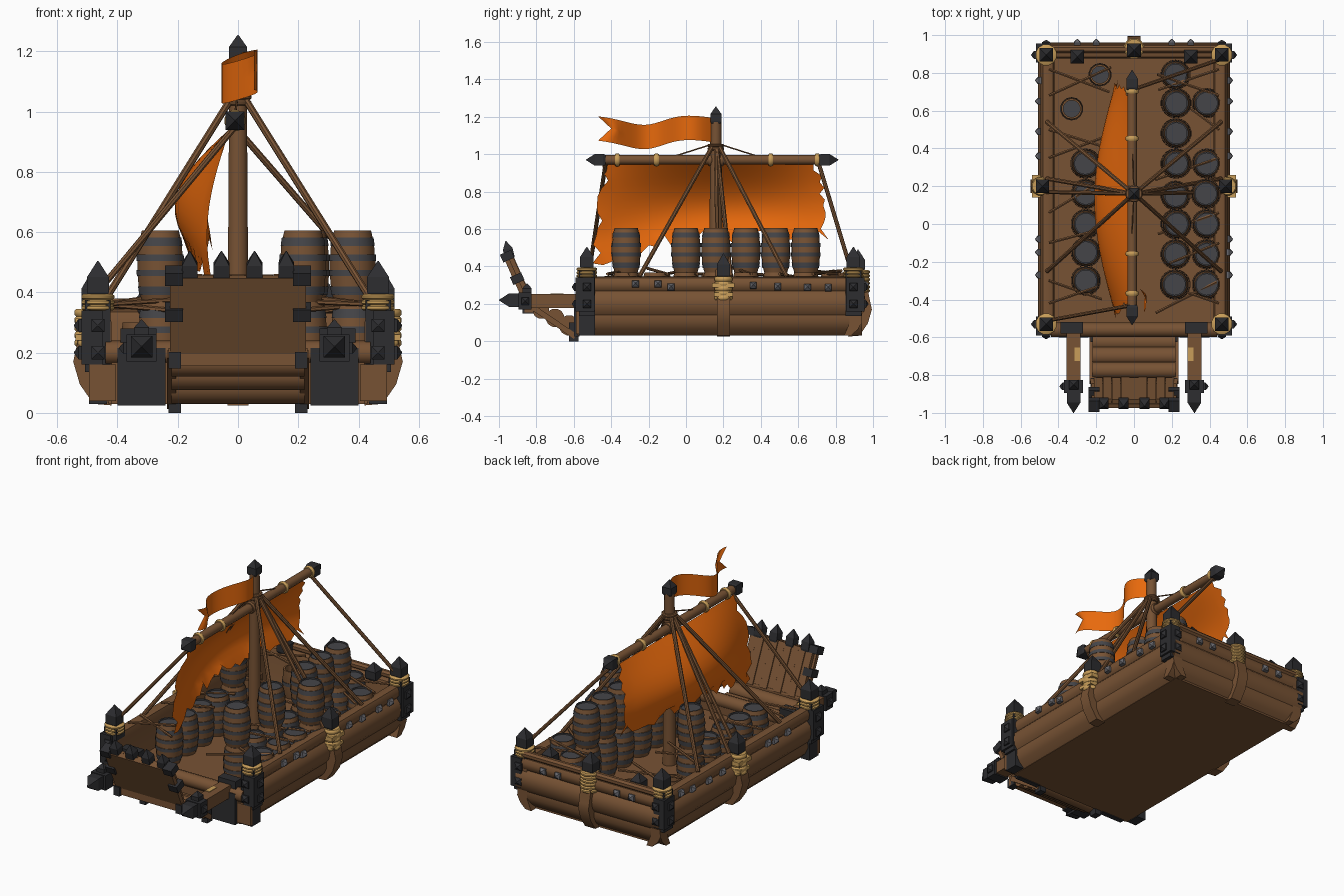
import bpy, bmesh, math, random
from mathutils import Vector, Matrix

if "Cube" in bpy.data.objects:
    bpy.data.objects.remove(bpy.data.objects["Cube"])
random.seed(4)

def mat(name, r, g, b):
    m = bpy.data.materials.new(name)
    m.diffuse_color = (r, g, b, 1)
    m.use_nodes = True
    m.node_tree.nodes["Principled BSDF"].inputs["Base Color"].default_value = m.diffuse_color
    return m
WOOD = mat("brown wood", .185, .085, .034)
IRON = mat("dark iron", .026, .026, .029)
STEEL = mat("barrel iron", .06, .06, .066)
ROPE = mat("tan rope", .58, .34, .1)
CLOTH = mat("orange cloth", .85, .15, .004)
SPIKE = mat("spike grey", .13, .13, .145)

def finish(name, bm, mats, smooth=True):
    bmesh.ops.recalc_face_normals(bm, faces=bm.faces)
    me = bpy.data.meshes.new(name)
    bm.to_mesh(me)
    bm.free()
    for m in (mats if isinstance(mats, list) else [mats]):
        me.materials.append(m)
    ob = bpy.data.objects.new(name, me)
    bpy.context.collection.objects.link(ob)
    if smooth:
        me.shade_smooth()
        me.set_sharp_from_angle(angle=math.radians(40))
    return ob

def box(name, c, s, m, rx=0):
    bm = bmesh.new()
    bmesh.ops.create_cube(bm, size=1, matrix=Matrix.Translation(c) @ Matrix.Rotation(rx, 4, 'X') @ Matrix.Diagonal((*s, 1)))
    return finish(name, bm, m, False)

def turned(name, p, d, prof, m, n=10, rule=None):
    """Lathe a (radius, height) profile around direction d starting at p."""
    q = Vector(d).to_track_quat('Z', 'Y').to_matrix().to_4x4()
    M = Matrix.Translation(p) @ q
    bm = bmesh.new()
    rings = [[bm.verts.new(M @ Vector((r * math.cos((i + .5) * math.tau / n), r * math.sin((i + .5) * math.tau / n), h)))
              for i in range(n)] for r, h in prof]
    for k in range(len(rings) - 1):
        for i in range(n):
            f = bm.faces.new((rings[k][i], rings[k][(i + 1) % n], rings[k + 1][(i + 1) % n], rings[k + 1][i]))
            f.material_index = rule(k) if rule else 0
    for k, R in ((-1, rings[0]), (99, rings[-1])):
        f = bm.faces.new(R)
        f.material_index = rule(k) if rule else 0
    return finish(name, bm, m, n > 4)

def pole(name, a, b, r, m=WOOD, n=8):
    d = Vector(b) - Vector(a)
    return turned(name, a, d, [(r, 0), (r, d.length)], m, n)

def square_cap(name, p, d, half, h, m=IRON):
    r = half * 1.414
    return turned(name, p, d, [(r * .85, 0), (r, h * .12), (r, h * .55), (.002, h)], m, 4)

def wraps(name, p, d, r, count, step=.02):
    """Coils of rope stacked along d."""
    prof = []
    for k in range(count):
        prof += [(r * .88, k * step), (r, k * step + step * .3), (r, k * step + step * .7)]
    return turned(name, p, d, prof + [(r * .88, count * step)], ROPE, 12)

def extrude(name, pts, a, b, place, m=WOOD):
    bm = bmesh.new()
    A = [bm.verts.new(place(u, w, a)) for u, w in pts]
    B = [bm.verts.new(place(u, w, b)) for u, w in pts]
    bm.faces.new(A)
    bm.faces.new(B)
    for i in range(len(pts)):
        j = (i + 1) % len(pts)
        bm.faces.new((A[i], A[j], B[j], B[i]))
    return finish(name, bm, m)

# hull: log-shaped walls and flat deck
WALL = [(.39, .03), (.43, .032), (.465, .065), (.485, .105), (.482, .14), (.5, .165), (.507, .205), (.5, .245),
        (.478, .268), (.492, .285), (.495, .315), (.482, .338), (.46, .345), (.43, .335), (.42, .30), (.42, .1)]
RIB = [(.42, .025), (.48, .03), (.525, .095), (.547, .17), (.54, .2), (.52, .3), (.45, .3)]
for s in (-1, 1):
    extrude("side_wall", WALL, -.57, .94, lambda u, w, t: (s * u, t, w))
    extrude("side_rib", RIB, .165, .235, lambda u, w, t: (s * u, t, w))
extrude("stern_wall", WALL, -.485, .485, lambda u, w, t: (t, u + .455, w))
extrude("stern_rib", RIB, -.035, .035, lambda u, w, t: (t, u + .447, w))
box("deck", (0, .16, .08), (.86, 1.47, .1), WOOD)
pole("bow_log", (-.44, -.56, .2), (.44, -.56, .2), .04, WOOD, 10)
box("bow_wall", (0, -.555, .115), (.84, .05, .17), WOOD)
pole("stern_rail", (-.46, .925, .36), (.46, .925, .36), .022)

# corner posts with irons, rope and pointed caps
for s in (-1, 1):
    for y, e in ((-.53, -1), (.895, 1)):
        box("corner_post", (s * .465, y, .255), (.085, .085, .24), IRON)
        box("corner_iron", (s * .485, y + e * .01, .25), (.07, .1, .18), IRON)
        wraps("corner_rope", (s * .465, y, .34), (0, 0, 1), .057, 3, .018)
        square_cap("corner_cap", (s * .465, y, .385), (0, 0, 1), .036, .12)
        for z in (.2, .29):
            square_cap("corner_spike", (s * .51, y, z), (s, 0, 0), .022, .035)
            square_cap("corner_spike", (s * .465, y + e * .05, z), (0, e, 0), .022, .03)
    box("bow_side_iron", (s * .465, -.53, .105), (.06, .085, .15), IRON)
    box("bow_log_end", (s * .45, -.577, .1), (.09, .02, .12), WOOD)
    # midship rib lashings
    wraps("rib_rope", (s * .495, .2, .22), (0, 0, 1), .05, 5, .025)
    box("rib_binding", (s * .495, .2, .3), (.09, .12, .025), ROPE)
    box("rib_binding", (s * .495, .2, .25), (.09, .1, .02), ROPE)
    square_cap("rib_cap", (s * .485, .2, .34), (0, 0, 1), .035, .13)
    # gunwale studs
    for y in (-.27, -.15, -.08, .36, .49, .65, .76):
        square_cap("side_stud", (s * .485, y, random.uniform(.28, .31)), (s, 0, .2), .018, .04, SPIKE)
    for x in (.2, .3):
        square_cap("stern_stud", (s * x, .94, .3), (0, 1, .2), .018, .04, SPIKE)
    square_cap("stern_cap", (s * .3, .885, .33), (0, 0, 1), .035, .1)

# stern centre post
wraps("stern_rope", (0, .93, .26), (0, 0, 1), .055, 6)
square_cap("stern_centre_cap", (0, .92, .37), (0, 0, 1), .036, .12)

# bow scoop: sloping log floor, leaning gate, arms with spikes
for y, z, r in ((-.625, .085, .055), (-.7, .125, .05), (-.775, .165, .045)):
    pole("scoop_log", (-.22, y, z), (.22, y, z), r, WOOD, 12)
box("scoop_lip", (0, -.84, .185), (.46, .045, .06), WOOD)
for k in range(9):
    box("gate_plank", (-.188 + k * .047, -.887, .325), (.045, .035 + .006 * (k % 2), .28), WOOD, .42)
box("gate_panel", (0, -.907, .325), (.45, .025, .275), WOOD, .42)
for x in (-.16, -.055, .055, .16):
    square_cap("gate_spike", (x, -.94, .44), (0, -.25, 1), .026, .1)
for s in (-1, 1):
    for z in (.335, .455):
        box("gate_bracket", (s * .212, -.9 - (z - .33) * .45, z), (.06, .065, .045), IRON, .42)
    box("floor_bracket", (s * .21, -.6, .05), (.04, .05, .1), IRON)
    box("lip_bracket", (s * .21, -.845, .175), (.04, .06, .055), IRON)
    box("arm", (s * .32, -.71, .215), (.075, .31, .075), WOOD)
    box("arm_strut", (s * .22, -.715, .11), (.03, .3, .03), WOOD, -.6)
    box("arm_iron", (s * .32, -.86, .215), (.1, .07, .09), IRON)
    square_cap("arm_spike", (s * .32, -.88, .22), (0, -1, 0), .036, .12)
    box("arm_rope", (s * .3, -.69, .25), (.03, .07, .012), ROPE)
    box("bow_plate", (s * .32, -.585, .12), (.16, .03, .19), IRON)
    box("arm_hinge", (s * .33, -.55, .25), (.12, .06, .06), IRON)
    square_cap("arm_stud", (s * .32, -.85, .25), (0, 0, 1), .025, .06)
    square_cap("arm_side_stud", (s * .36, -.86, .215), (s, 0, 0), .02, .035)

# barrels, some stacked two high
H = .238
RINGS = [(0, .061), (.1, .068), (.1, .071), (.22, .075), (.22, .073), (.36, .076), (.36, .079), (.45, .08), (.45, .077),
         (.57, .077), (.57, .08), (.66, .079), (.66, .075), (.78, .073), (.78, .075), (.9, .071), (.9, .068), (1, .062)]
def barrel(x, y, z):
    turned("barrel", (x, y, z), (0, 0, 1), [(r, t * H) for t, r in RINGS] + [(.055, H), (.055, H - .008)],
           [WOOD, STEEL], 18, lambda k: int(k in (2, 6, 10, 14, 99) or k >= 17))
spots = [(.22, y, y in (-.32, .0, .32, .48, .64)) for y in (-.32, -.16, .0, .15, .32, .48, .64, .79)]
spots += [(.385, y, y in (.16,)) for y in (-.32, -.16, .0, .16, .32, .64)]
spots += [(-.255, y, y in (.32,)) for y in (-.3, -.15, .0, .16, .32)]
for x, y, two in spots:
    barrel(x, y, .13)
    if two:
        barrel(x + random.uniform(-.008, .008), y, .13 + H)
for x, y in ((-.18, .79), (-.33, .61)):
    turned("open_tub", (x, y, .13), (0, 0, 1), [(.045, 0), (.06, .08), (.055, .17), (.045, .17), (.045, .03)], WOOD, 14)
    turned("tub_hoop", (x, y, .21), (0, 0, 1), [(.062, 0), (.062, .02)], STEEL, 14)

# loose sticks leaning from the gunwales over the cargo
for s in (-1, 1):
    for y in (-.42, -.3, -.1, .06, .35, .5, .68, .82):
        dy = random.choice((-1, 1)) * random.uniform(.08, .18)
        pole("stick", (s * .45, y, .36), (s * random.uniform(.1, .25), y + dy, random.uniform(.33, .4)), .008, WOOD, 6)

# mast, yard and rigging
turned("mast", (0, .16, .12), (0, 0, 1), [(.04, 0), (.034, .5), (.03, 1.07)], WOOD, 10)
square_cap("mast_cap", (0, .16, 1.165), (0, 0, 1), .03, .09)
wraps("mast_lashing", (0, .16, 1.02), (0, 0, 1), .046, 2, .018).data.materials[0] = WOOD
wraps("yard_lashing", (-.01, .12, .97), (0, 1, 0), .036, 4).data.materials[0] = WOOD
pole("yard", (-.01, -.47, .97), (-.01, .75, .97), .026, WOOD, 10)
square_cap("yard_tip", (-.01, -.43, .97), (0, -1, 0), .031, .105)
square_cap("yard_tip", (-.01, .71, .97), (0, 1, 0), .031, .105)
for y in (-.38, -.17, .44, .69):
    wraps("yard_rope", (-.01, y, .97), (0, 1, 0), .036, 1, .025)
for s in (-1, 1):
    for y in (-.25, .17, .24, .54):
        pole("shroud", (s * .025, .16 + (y - .16) * .05, 1.04), (s * .46, y, .345), .012)
    pole("yard_stay", (0, .16, 1.06), (-.01, .16 + s * .22, .99), .004, WOOD, 5)
pole("aft_brace", (-.01, .71, .95), (.45, .87, .42), .011)
pole("fore_brace", (-.01, -.43, .95), (-.45, -.51, .42), .011)

# cloth sheets: ragged sail and swallow-tailed pennant
def sheet(name, nu, nv, fn):
    bm = bmesh.new()
    g = [[bm.verts.new(fn(i / nu, j / nv)) for j in range(nv + 1)] for i in range(nu + 1)]
    for i in range(nu):
        for j in range(nv):
            bm.faces.new((g[i][j], g[i + 1][j], g[i + 1][j + 1], g[i][j + 1]))
    return finish(name, bm, CLOTH)

def sail(u, v):
    y = -.43 + 1.13 * u + (u - .55) * .1 * v
    bottom = .57 - .14 * (1 - u) ** 4
    z = .945 + (bottom - .945) * v
    x = -.025 - .185 * math.sin(math.pi * .72 * v) * (.42 + .58 * math.sin(math.pi * u))
    if v == 1:
        z += random.uniform(-.045, .03)
    if u in (0, 1):
        y += random.uniform(-.025, .025)
    return (x, y, z)
sheet("sail", 30, 12, sail)

def pennant(u, v):
    y = .14 - .61 * u
    if u > .8:
        y += (u - .8) / .2 * .07 * (1 - abs(2 * v - 1))
    z = 1.065 + .13 * v - .028 * math.exp(-((u - .57) / .2) ** 2) + .012 * math.sin(u * 7)
    return (.005 + .06 * math.sin(u * 8.5), y, z)
sheet("pennant", 24, 4, pennant)
